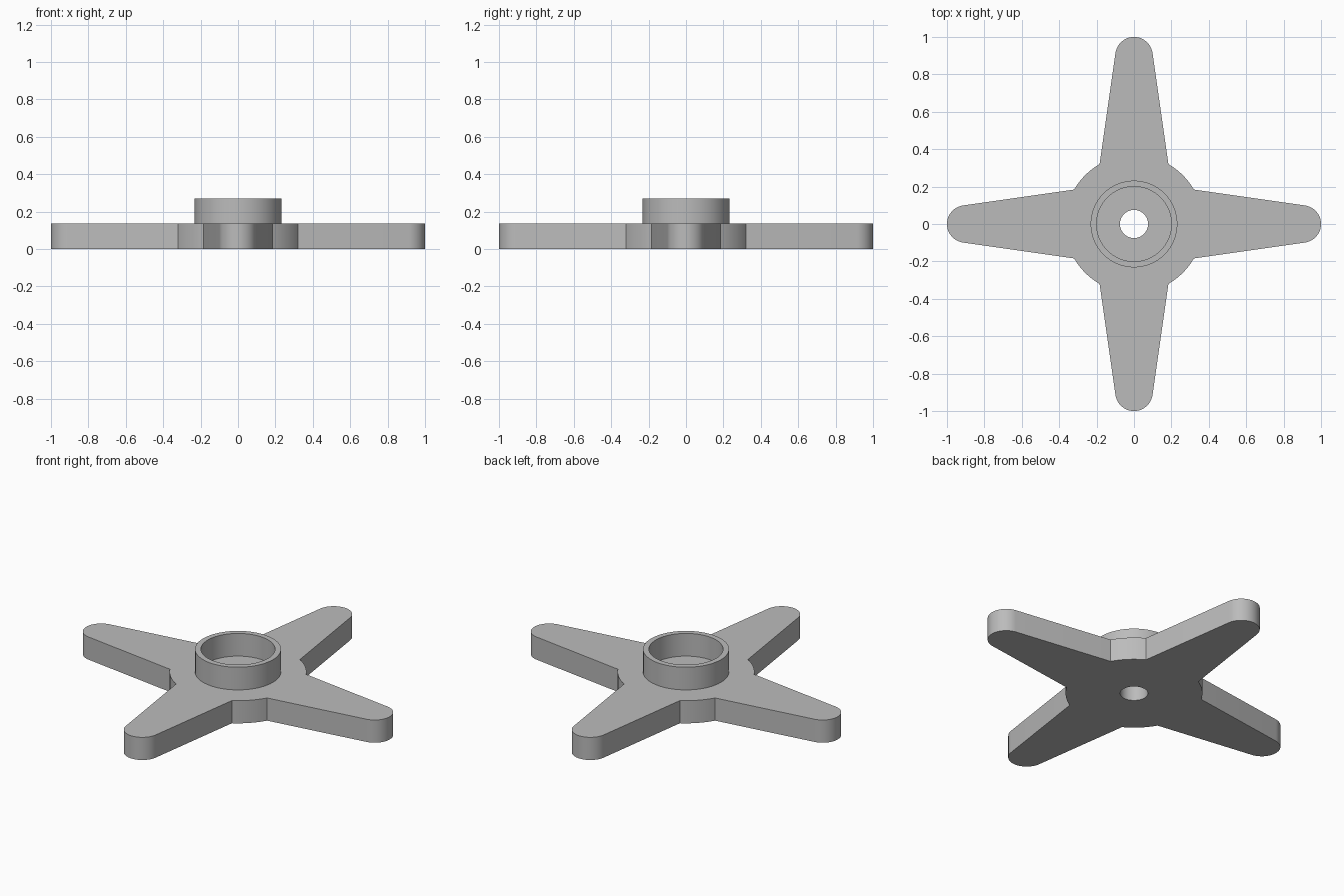
import bpy
import bmesh
from math import sin, cos, radians, atan2, hypot, pi, tau

cube = bpy.data.objects.get("Cube")
if cube:
    bpy.data.objects.remove(cube, do_unlink=True)

PLATE_TOP, HUB_TOP = 0.135, 0.27
TIP_CENTRE, TIP_R = 0.9, 0.1
ROOT_X, ROOT_Y = 0.32, 0.184
BORE_R, HUB_INNER, HUB_OUTER = 0.075, 0.2, 0.232

grey = bpy.data.materials.new("plain grey")
grey.use_nodes = True
colour = (0.5, 0.5, 0.5, 1)
grey.diffuse_color = colour
grey.node_tree.nodes["Principled BSDF"].inputs["Base Color"].default_value = colour


def arc(cx, radius, start, end, steps):
    angles = [start + (end - start) * i / steps for i in range(steps + 1)]
    return [(cx + radius * cos(a), radius * sin(a)) for a in angles]


def circle(radius, steps=64):
    return arc(0, radius, 0, tau, steps)[:-1]


def extruded(name, loops, bottom, top, open_bottom=False):
    """Extrude the area between closed outlines from bottom to top."""
    bm = bmesh.new()
    edges = []
    for loop in loops:
        verts = [bm.verts.new((x, y, bottom)) for x, y in loop]
        edges += [bm.edges.new((v, verts[i - 1])) for i, v in enumerate(verts)]
    bmesh.ops.triangle_fill(bm, edges=edges, use_beauty=True)
    base = bm.faces[:]
    result = bmesh.ops.extrude_face_region(bm, geom=base, use_keep_orig=True)
    for item in result["geom"]:
        if isinstance(item, bmesh.types.BMVert):
            item.co.z = top
    bmesh.ops.recalc_face_normals(bm, faces=bm.faces[:])
    if open_bottom:
        under = [f for f in bm.faces if all(abs(v.co.z - bottom) < 1e-5 for v in f.verts)]
        bmesh.ops.delete(bm, geom=under, context='FACES_ONLY')
    mesh = bpy.data.meshes.new(name)
    bm.to_mesh(mesh)
    bm.free()
    mesh.materials.append(grey)
    obj = bpy.data.objects.new(name, mesh)
    bpy.context.collection.objects.link(obj)
    bpy.ops.object.select_all(action='DESELECT')
    obj.select_set(True)
    bpy.context.view_layer.objects.active = obj
    bpy.ops.object.shade_smooth_by_angle(angle=radians(25))
    return obj


# Quarter outline: rounded arm tip, then the rounded core between two arms
taper = atan2(ROOT_Y - TIP_R, TIP_CENTRE - ROOT_X)
tip_angle = pi / 2 - taper
root_angle = atan2(ROOT_Y, ROOT_X)
quarter = arc(TIP_CENTRE, TIP_R, -tip_angle, tip_angle, 24)
quarter += arc(0, hypot(ROOT_X, ROOT_Y), root_angle, pi / 2 - root_angle, 8)

# Repeat the quarter around the centre
outline = []
for k in range(4):
    c, s = cos(k * pi / 2), sin(k * pi / 2)
    outline += [(x * c - y * s, x * s + y * c) for x, y in quarter]

# Four-armed plate with a centre bore
extruded("cross_plate", [outline, circle(BORE_R)], 0, PLATE_TOP)

# Raised collar resting on the plate
extruded("hub_collar", [circle(HUB_OUTER), circle(HUB_INNER)], PLATE_TOP, HUB_TOP, open_bottom=True)
